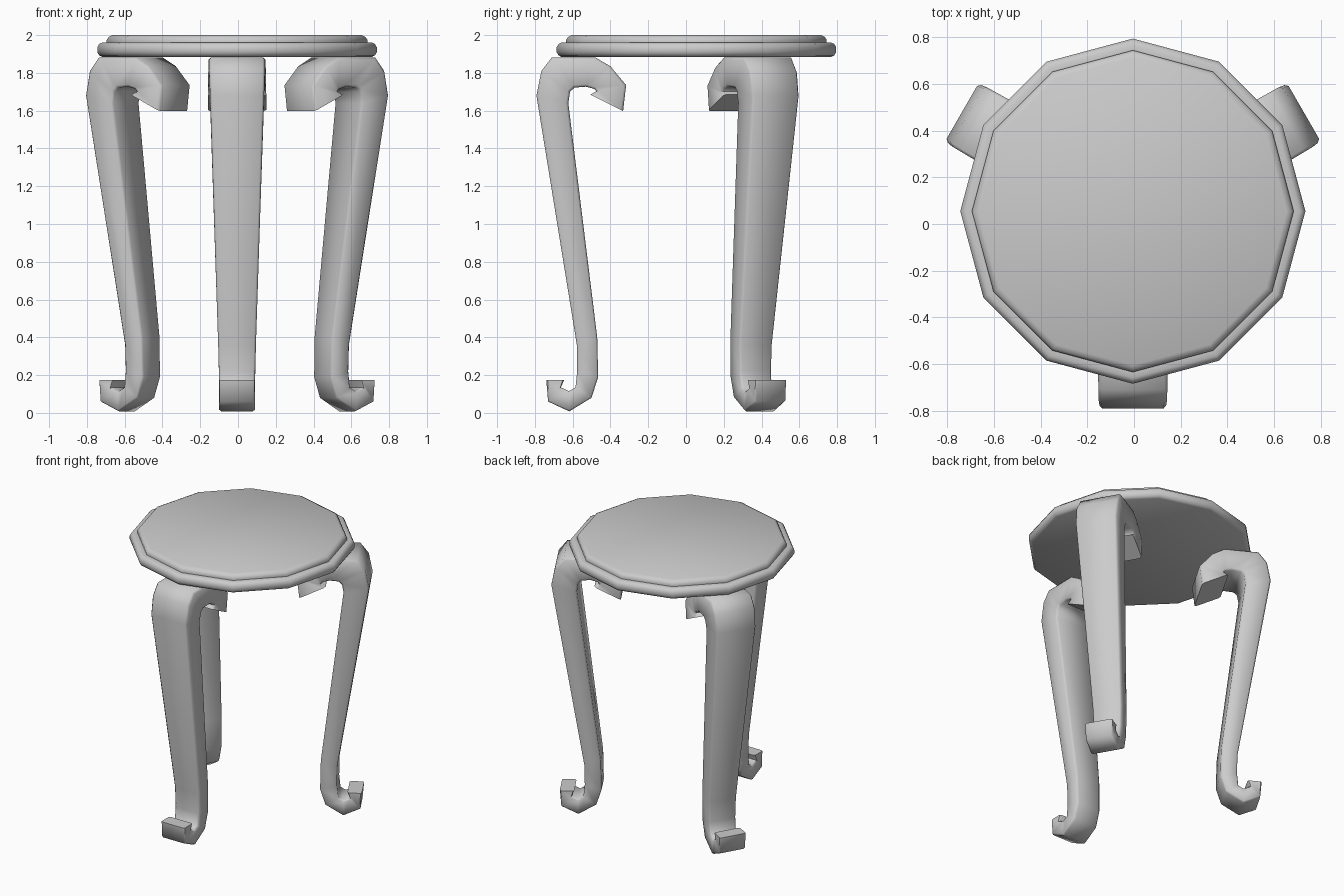
import bpy, bmesh
from math import radians, cos, sin, pi
from mathutils import Matrix

if "Cube" in bpy.data.objects:
    bpy.data.objects.remove(bpy.data.objects["Cube"])

CX, CY = -0.005, 0.055   # shared axis of seat and legs


def finish(name, bm, angle):
    bmesh.ops.recalc_face_normals(bm, faces=bm.faces)
    me = bpy.data.meshes.new(name)
    bm.to_mesh(me)
    bm.free()
    ob = bpy.data.objects.new(name, me)
    bpy.context.collection.objects.link(ob)
    bpy.ops.object.select_all(action='DESELECT')
    bpy.context.view_layer.objects.active = ob
    ob.select_set(True)
    bpy.ops.object.shade_smooth_by_angle(angle=radians(angle))
    return ob


def loft(name, rings, angle):
    """Skin a list of closed point rings and cap both ends."""
    bm = bmesh.new()
    vs = [[bm.verts.new(p) for p in r] for r in rings]
    n = len(vs[0])
    for a, b in zip(vs, vs[1:]):
        for i in range(n):
            j = (i + 1) % n
            bm.faces.new((a[i], a[j], b[j], b[i]))
    bm.faces.new(vs[0])
    bm.faces.new(vs[-1])
    return finish(name, bm, angle)


# Twelve-sided stepped seat: (radius, height)
seat_profile = [(0.715, 1.885), (0.73, 1.893), (0.74, 1.91), (0.74, 1.935),
                (0.73, 1.953), (0.715, 1.96), (0.69, 1.96), (0.69, 1.975),
                (0.68, 1.99), (0.66, 2.0)]
loft("seat", [[(CX + r * cos(k * pi / 6), CY + r * sin(k * pi / 6), z)
               for k in range(12)] for r, z in seat_profile], 40)

# Scrolled leg stations: side A (y, z), side B (y, z), half width
stations = [
    (-.740, .175, -.645, .175, .093), (-.730, .060, -.662, .135, .094),
    (-.618, .008, -.620, .115, .095), (-.500, .080, -.585, .135, .095),
    (-.465, .190, -.576, .220, .096), (-.470, .400, -.578, .360, .100),
    (-.623, 1.640, -.792, 1.680, .143), (-.614, 1.700, -.766, 1.810, .147),
    (-.590, 1.722, -.710, 1.882, .148), (-.530, 1.727, -.480, 1.882, .150),
    (-.485, 1.715, -.400, 1.835, .152), (-.475, 1.702, -.317, 1.735, .154),
    (-.507, 1.685, -.333, 1.598, .155)]


def section(ay, az, by, bz, w):
    """Rectangle with softened corners spanning A to B."""
    c, f = 0.012, 0.08
    pts = [(-w + c, 0), (w - c, 0), (w, f), (w, 1 - f),
           (w - c, 1), (-w + c, 1), (-w, 1 - f), (-w, f)]
    return [(CX + x, ay + (by - ay) * t, az + (bz - az) * t) for x, t in pts]


# Three legs around the seat axis
for name, deg in (("front_leg", 0), ("back_right_leg", 120), ("back_left_leg", 240)):
    leg = loft(name, [section(*s) for s in stations], 60)
    leg.data.transform(Matrix.Translation((CX, CY, 0))
                       @ Matrix.Rotation(radians(deg), 4, 'Z')
                       @ Matrix.Translation((-CX, -CY, 0)))
